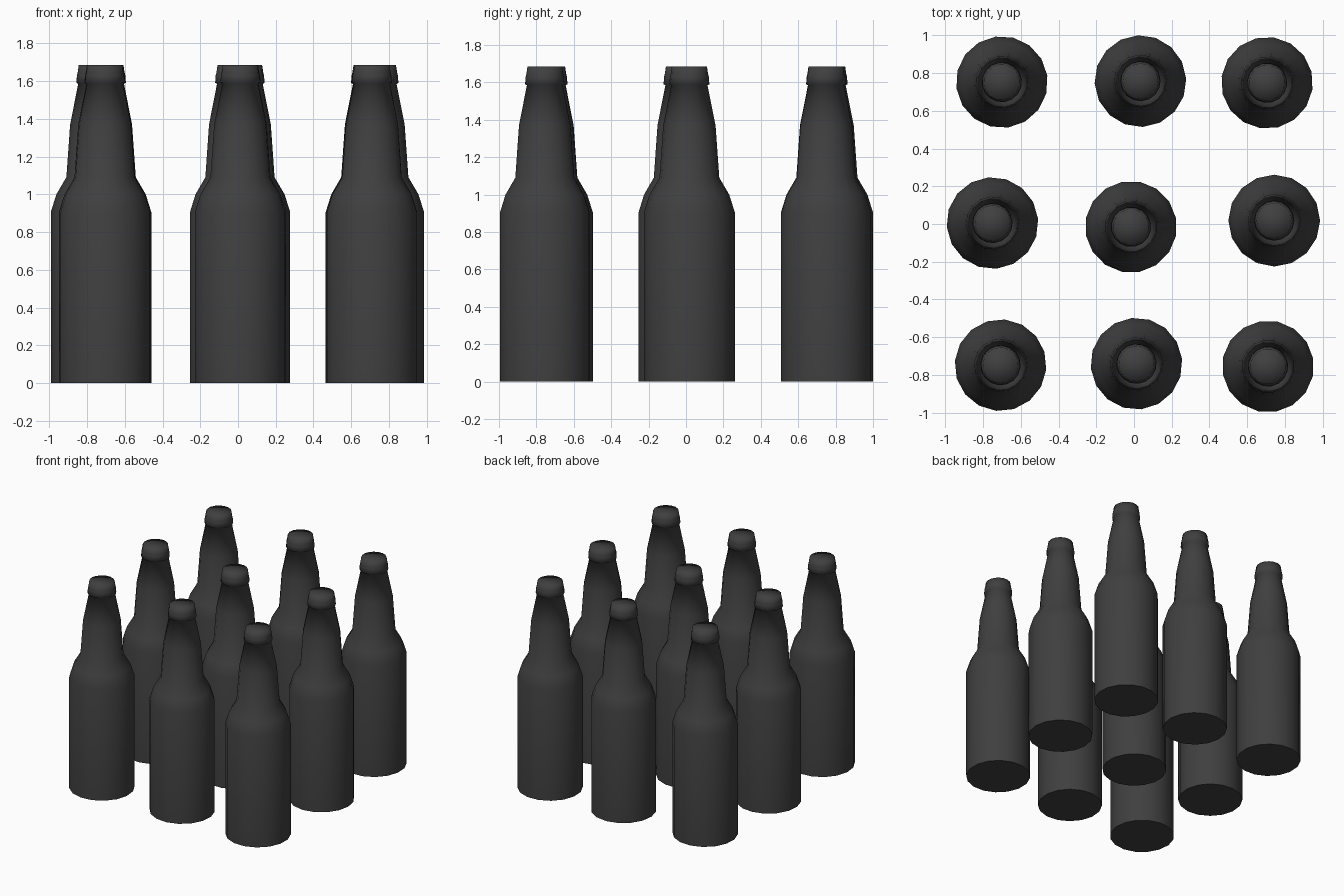
import bpy
import bmesh
import math
from mathutils import Matrix, Vector

cube = bpy.data.objects.get("Cube")
if cube:
    bpy.data.objects.remove(cube, do_unlink=True)

SIDES = 16

# One dark glass colour for everything
glass = bpy.data.materials.new("dark grey glass")
glass.use_nodes = True
colour = (0.05, 0.05, 0.05, 1.0)
glass.diffuse_color = colour
shader = next(n for n in glass.node_tree.nodes if n.type == "BSDF_PRINCIPLED")
shader.inputs["Base Color"].default_value = colour

# Half outline of a bottle: radius, height
PROFILE = [
    (0, 0), (0.243, 0), (0.243, 0.905),         # base and body
    (0.213, 1.0), (0.16, 1.09),                 # shoulder
    (0.14, 1.37), (0.097, 1.585),               # neck
    (0.107, 1.59), (0.104, 1.63),               # cap skirt
    (0.100, 1.645), (0.094, 1.685), (0, 1.685)  # cap top
]


def bottle_mesh():
    bm = bmesh.new()
    verts = [bm.verts.new((r, 0, z)) for r, z in PROFILE]
    edges = [bm.edges.new(pair) for pair in zip(verts, verts[1:])]
    bmesh.ops.spin(bm, geom=verts + edges, cent=(0, 0, 0), axis=(0, 0, 1),
                   angle=math.tau, steps=SIDES)
    bmesh.ops.remove_doubles(bm, verts=bm.verts[:], dist=0.0005)
    bmesh.ops.recalc_face_normals(bm, faces=bm.faces[:])
    for face in bm.faces:
        face.smooth = True
    # Only the rim of the base is a hard edge
    for edge in bm.edges:
        if all(v.co.z < 0.001 for v in edge.verts):
            edge.smooth = False
    mesh = bpy.data.meshes.new("bottle")
    bm.to_mesh(mesh)
    bm.free()
    mesh.materials.append(glass)
    return mesh


# Loose three by three arrangement: name, x, y, turn in degrees
PLACES = [
    ("back_right", -0.70, 0.752, 8), ("back_middle", 0.034, 0.757, 3),
    ("back_left", 0.705, 0.748, 14), ("middle_right", -0.75, 0.005, 5),
    ("centre", -0.016, -0.015, 11), ("middle_left", 0.743, 0.018, 0),
    ("front_right", -0.707, -0.748, 17), ("front_middle", 0.013, -0.74, 6),
    ("front_left", 0.71, -0.755, 10),
]

mesh = bottle_mesh()
for name, x, y, turn in PLACES:
    bottle = bpy.data.objects.new("bottle_" + name, mesh)
    bottle.matrix_world = (Matrix.Translation(Vector((x, y, 0)))
                           @ Matrix.Rotation(math.radians(turn), 4, "Z"))
    bpy.context.collection.objects.link(bottle)
